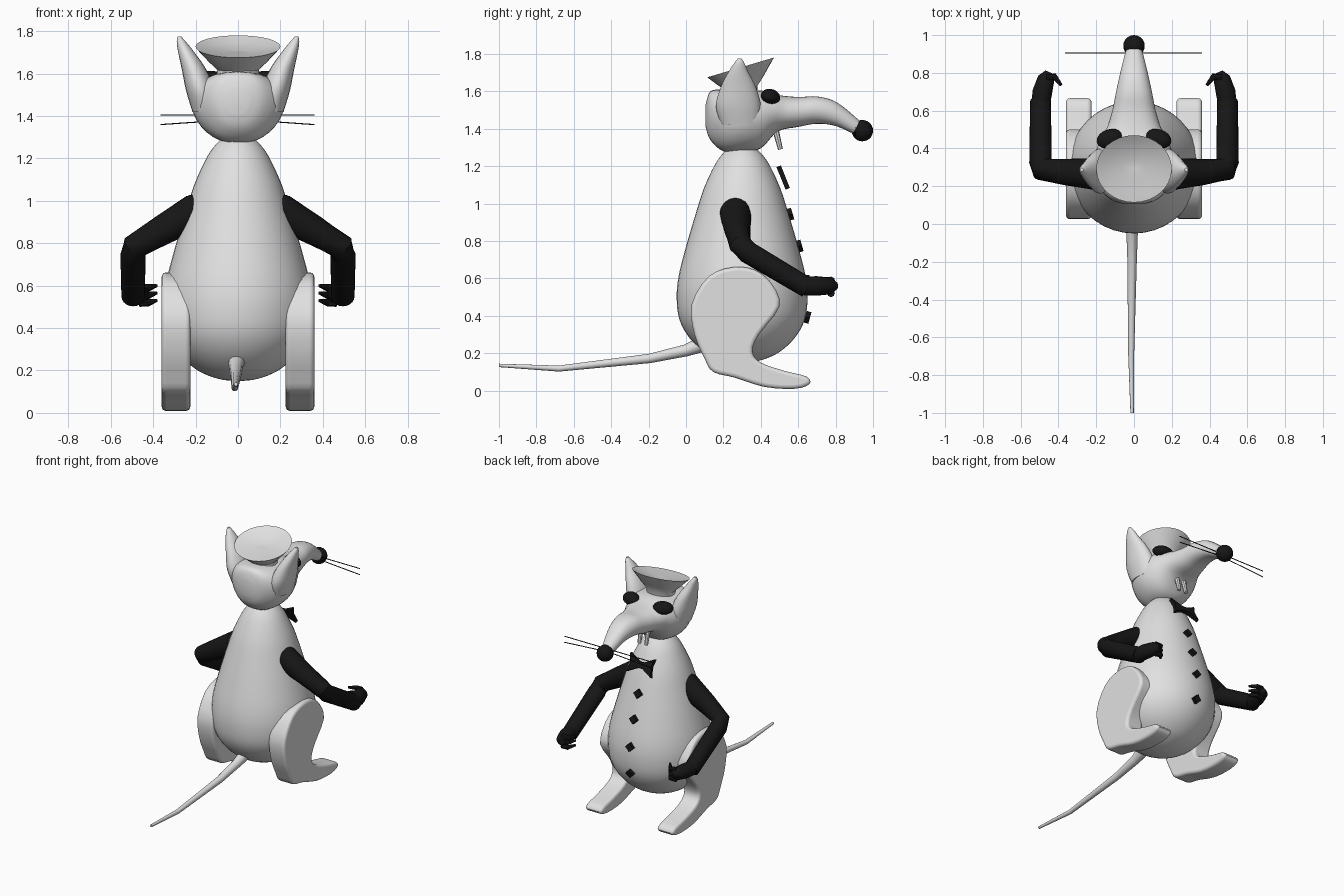
import bpy, bmesh, math
from mathutils import Vector

if "Cube" in bpy.data.objects:
    bpy.data.objects.remove(bpy.data.objects["Cube"])


def material(name, v):
    m = bpy.data.materials.new(name)
    m.diffuse_color = (v, v, v, 1)
    m.use_nodes = True
    m.node_tree.nodes["Principled BSDF"].inputs["Base Color"].default_value = m.diffuse_color
    return m


GREY = material("light_grey", 0.75)
BLACK = material("black", 0.008)


def finish(bm, name, mat):
    bmesh.ops.recalc_face_normals(bm, faces=bm.faces)
    me = bpy.data.meshes.new(name)
    bm.to_mesh(me)
    bm.free()
    me.materials.append(mat)
    ob = bpy.data.objects.new(name, me)
    bpy.context.collection.objects.link(ob)
    return ob


def spline(pts, n=4, closed=False):
    """Catmull-Rom through tuples of any length."""
    out, k = [], len(pts)
    for i in range(k if closed else k - 1):
        ids = (i - 1, i, i + 1, i + 2)
        p = [pts[j % k] if closed else pts[min(max(j, 0), k - 1)] for j in ids]
        for s in range(n):
            t = s / n
            out.append(tuple(0.5 * (2 * b + (c - a) * t + (2 * a - 5 * b + 4 * c - d) * t * t
                                    + (3 * b - a - 3 * c + d) * t ** 3) for a, b, c, d in zip(*p)))
    return out if closed else out + [tuple(pts[-1])]


def loft(name, rings, mat):
    bm = bmesh.new()
    vs = [[bm.verts.new(p) for p in r] for r in rings]
    n = len(vs[0])
    for a, b in zip(vs, vs[1:]):
        for i in range(n):
            bm.faces.new((a[i], a[(i + 1) % n], b[(i + 1) % n], b[i]))
    bm.faces.new(vs[0])
    bm.faces.new(vs[-1])
    return finish(bm, name, mat)


def angles(n):
    return [2 * math.pi * i / n for i in range(n)]


def tube(name, pts, radii, mat, n=16):
    P = [Vector(p) for p in pts]
    rings = []
    for i, p in enumerate(P):
        t0 = (p - P[max(i - 1, 0)]).normalized()
        t1 = (P[min(i + 1, len(P) - 1)] - p).normalized()
        t = (t0 + t1).normalized()
        up = Vector((0, 0, 1)) if abs(t.z) < 0.9 else Vector((0, 1, 0))
        u = t.cross(up).normalized()
        v = u.cross(t)
        rings.append([p + radii[i] * (u * math.cos(a) + v * math.sin(a)) for a in angles(n)])
    return loft(name, rings, mat)


def ball(name, loc, scale, mat, rot=(0, 0, 0)):
    bm = bmesh.new()
    bmesh.ops.create_uvsphere(bm, u_segments=24, v_segments=14, radius=1)
    ob = finish(bm, name, mat)
    ob.location, ob.scale, ob.rotation_euler = loc, scale, rot
    return ob


def slab(name, outline, depth, mat, bevel=0.0):
    """Outline points (3D, planar) extruded by a vector."""
    bm = bmesh.new()
    f = bm.faces.new([bm.verts.new(p) for p in outline])
    r = bmesh.ops.extrude_face_region(bm, geom=[f])
    bmesh.ops.translate(bm, vec=depth, verts=[g for g in r["geom"] if isinstance(g, bmesh.types.BMVert)])
    ob = finish(bm, name, mat)
    if bevel:
        m = ob.modifiers.new("round", "BEVEL")
        m.width, m.segments, m.angle_limit = bevel, 4, math.radians(50)
    return ob


# Egg-shaped body
BODY = spline([(0.15, 0.01), (0.16, 0.09), (0.20, 0.19), (0.28, 0.28), (0.38, 0.335), (0.5, 0.35),
               (0.62, 0.338), (0.77, 0.30), (0.94, 0.25), (1.08, 0.205), (1.2, 0.15), (1.26, 0.11), (1.3, 0.07)])
loft("body", [[(r * math.cos(a), 0.3 + r * math.sin(a), z) for a in angles(40)] for z, r in BODY], GREY)


def body_front(z):
    return 0.3 + min(BODY, key=lambda p: abs(p[0] - z))[1]


# Head with long drooping snout: y, centre z, half width, half height
HEAD = spline([(0.105, 1.47, 0.05, 0.06), (0.13, 1.47, 0.12, 0.13), (0.2, 1.445, 0.19, 0.165),
               (0.3, 1.44, 0.22, 0.165), (0.4, 1.45, 0.195, 0.155), (0.49, 1.483, 0.15, 0.098),
               (0.6, 1.49, 0.115, 0.08), (0.7, 1.50, 0.095, 0.073), (0.8, 1.48, 0.073, 0.065),
               (0.9, 1.42, 0.048, 0.048), (0.95, 1.39, 0.03, 0.03)])


def head_ring(y, zc, w, h):
    ring = []
    for a in angles(32):
        z = zc + h * math.sin(a)
        flare = 1 + (0.9 * (z - 1.45) if y < 0.5 else 0)
        c = math.cos(a)
        ring.append((w * flare * math.copysign(abs(c) ** 0.8, c), y, z))
    return ring


loft("head", [head_ring(*s) for s in HEAD], GREY)
ball("nose", (0, 0.943, 1.39), (0.057,) * 3, BLACK)

# Flared, tilted cap: radius scale and height, with the rim on a sloping plane
cap = []
for k, z, slope in ((0.5, 1.55, 0), (0.5, 1.62, 0.1), (0.7, 1.66, 0.2), (1, 1.728, 0.296),
                    (0.75, 1.715, 0.25), (0.3, 1.70, 0.2), (0.02, 1.70, 0)):
    cap.append([(0.2 * k * math.cos(a), 0.292 + 0.178 * k * math.sin(a),
                 z + slope * 0.178 * k * math.sin(a)) for a in angles(32)])
loft("cap", cap, GREY)

# Whiskers
for i, (z0, z1) in enumerate(((1.405, 1.405), (1.385, 1.36))):
    tube(f"whisker_{i}", [(-0.365, 0.905, z1), (0, 0.905, z0), (0.36, 0.905, z1)], [0.003] * 3, BLACK, 6)

for s, side in ((-1, "left"), (1, "right")):
    # Ear: z, inner x, outer x, y centre, half depth
    ear = spline([(1.42, 0.12, 0.215, 0.29, 0.10), (1.52, 0.11, 0.245, 0.28, 0.12), (1.62, 0.15, 0.265, 0.28, 0.095),
                  (1.70, 0.205, 0.282, 0.28, 0.055), (1.75, 0.245, 0.289, 0.285, 0.028),
                  (1.775, 0.268, 0.285, 0.287, 0.010)])
    loft(f"{side}_ear", [[(s * ((a + b) / 2 + (b - a) / 2 * math.cos(t)), y + d * math.sin(t), z)
                          for t in angles(20)] for z, a, b, y, d in ear], GREY)
    ball(f"{side}_eye", (s * 0.13, 0.452, 1.572), (0.07, 0.05, 0.04), BLACK, (-0.35, 0, s * -0.35))
    tube(f"{side}_tooth", [(s * 0.028, 0.475, 1.41), (s * 0.028, 0.505, 1.29)], [0.018, 0.013], GREY, 8)

    # Arm bent at the elbow
    ball(f"{side}_shoulder", (s * 0.215, 0.265, 0.945), (0.06, 0.083, 0.085), BLACK)
    tube(f"{side}_arm", [(s * 0.20, 0.265, 0.95), (s * 0.36, 0.275, 0.86), (s * 0.485, 0.29, 0.785),
                         (s * 0.495, 0.33, 0.74), (s * 0.495, 0.65, 0.55)],
         [0.085, 0.07, 0.062, 0.06, 0.055], BLACK, 20)
    # Hand and inward fingers
    tube(f"{side}_hand", [(s * 0.495, 0.63, 0.56), (s * 0.485, 0.70, 0.56), (s * 0.465, 0.77, 0.56),
                          (s * 0.45, 0.805, 0.56)], [0.05, 0.052, 0.045, 0.02], BLACK)
    for i, z in enumerate((0.52, 0.555, 0.59)):
        tube(f"{side}_finger_{i}", [(s * 0.465, 0.775, z), (s * 0.42, 0.78, z), (s * 0.385, 0.735, z + 0.01)],
             [0.02, 0.017, 0.008], BLACK, 8)

    # Flat haunch flowing into a long foot
    leg = spline([(0.25, 0.66), (0.12, 0.61), (0.03, 0.46), (0.045, 0.3), (0.1, 0.17), (0.145, 0.1),
                  (0.26, 0.07), (0.42, 0.02), (0.58, 0.01), (0.66, 0.035), (0.645, 0.075), (0.53, 0.105),
                  (0.40, 0.15), (0.355, 0.21), (0.39, 0.3), (0.50, 0.45), (0.46, 0.57), (0.37, 0.645)], 3, True)
    slab(f"{side}_leg", [(s * 0.225, y, z) for y, z in leg], (s * 0.135, 0, 0), GREY, 0.035)

# Tail
tube("tail", [(-0.005, 0.12, 0.26), (-0.01, 0.0, 0.215), (-0.01, -0.195, 0.172), (-0.015, -0.68, 0.118),
              (-0.01, -1.0, 0.135)], [0.045, 0.032, 0.025, 0.016, 0.009], GREY, 12)

# Bow tie
bow = slab("bow_tie", [(x, y, 0) for x, y in ((-0.10, -0.065), (-0.02, -0.022), (0.02, -0.022), (0.10, -0.065),
                                              (0.085, 0), (0.10, 0.065), (0.02, 0.022), (-0.02, 0.022),
                                              (-0.10, 0.065), (-0.085, 0))], (0, 0, 0.025), BLACK)
bow.location = (0, 0.508, 1.135)
bow.rotation_euler = (math.radians(-68), 0, 0)

# Diamond buttons following the belly
for i, z in enumerate((0.94, 0.77, 0.585, 0.395)):
    b = slab(f"button_{i}", [(-0.032, 0, 0), (0, -0.032, 0), (0.032, 0, 0), (0, 0.032, 0)], (0, 0, 0.025), BLACK)
    tilt = math.atan2(body_front(z - 0.04) - body_front(z + 0.04), 0.08)
    b.location = (0, body_front(z) - 0.004, z)
    b.rotation_euler = (-math.pi / 2 + tilt, 0, 0)

# Smooth shading with crisp edges
bpy.ops.object.select_all(action="SELECT")
bpy.context.view_layer.objects.active = bpy.data.objects["body"]
bpy.ops.object.shade_smooth_by_angle(angle=math.radians(40))
